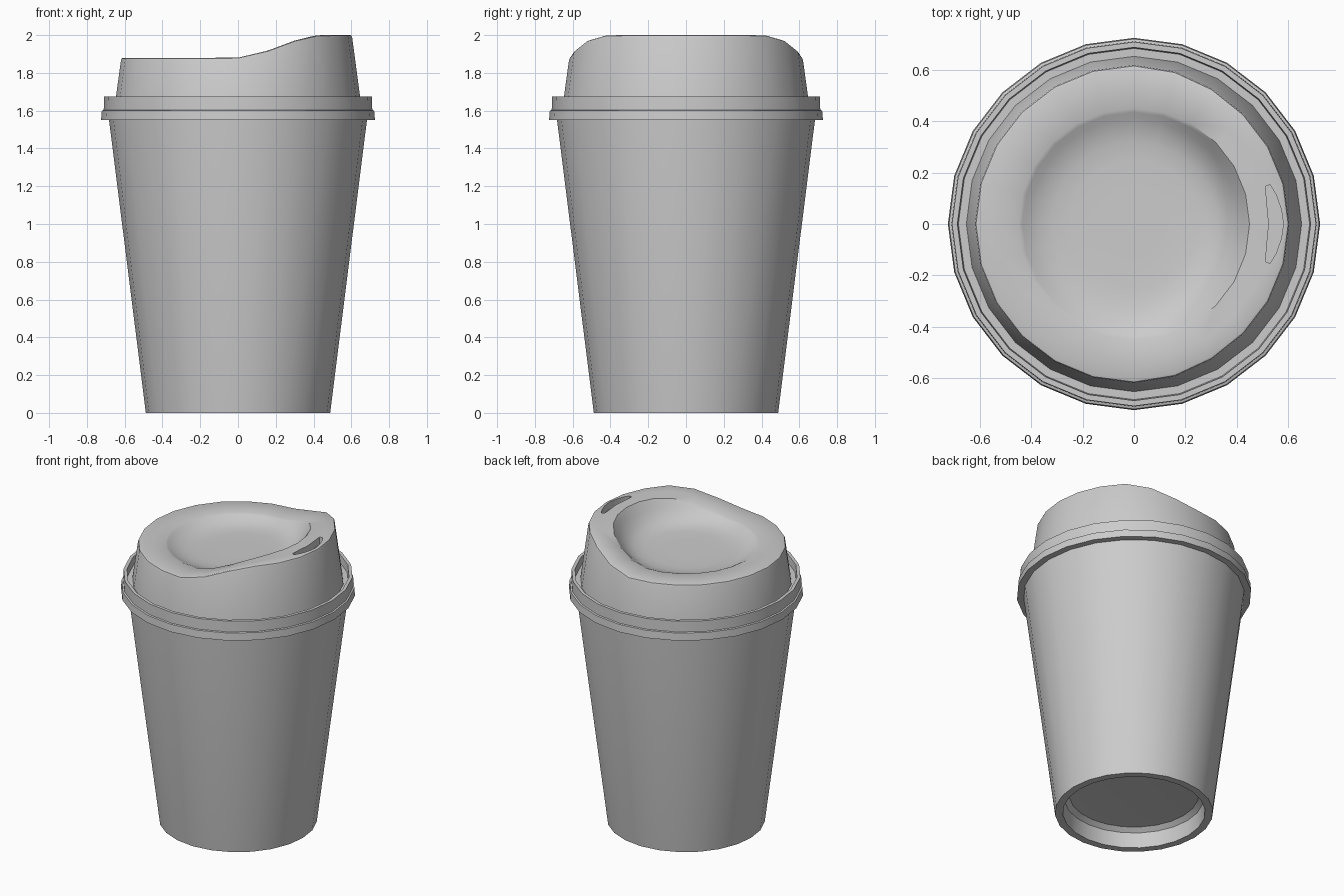
import bpy, bmesh, math

if "Cube" in bpy.data.objects:
    bpy.data.objects.remove(bpy.data.objects["Cube"])

SIDES = 24


def lid_height(x):
    # top of the lid: low at the back, smooth rise to the drinking side
    t = max(0.0, min(1.0, (x + 0.02) / 0.48))
    return 1.88 + 0.12 * t * t * (3 - 2 * t)


def lathe(name, rings):
    """Bridge rings into a closed solid; each ring is f(cos, sin) -> (r, z) or a plain (r, z)."""
    bm = bmesh.new()
    loops = []
    for ring in rings:
        loop = []
        for i in range(SIDES):
            a = 2 * math.pi * i / SIDES
            r, z = ring(math.cos(a)) if callable(ring) else ring
            loop.append(bm.verts.new((r * math.cos(a), r * math.sin(a), z)))
        loops.append(loop)
    for lo, hi in zip(loops, loops[1:]):
        for i in range(SIDES):
            j = (i + 1) % SIDES
            bm.faces.new((lo[i], lo[j], hi[j], hi[i]))
    bm.faces.new(loops[0][::-1])
    bm.faces.new(loops[-1])
    bmesh.ops.recalc_face_normals(bm, faces=bm.faces)
    return to_object(name, bm)


def to_object(name, bm):
    mesh = bpy.data.meshes.new(name)
    bm.to_mesh(mesh)
    bm.free()
    ob = bpy.data.objects.new(name, mesh)
    bpy.context.collection.objects.link(ob)
    return ob


def select_only(ob):
    bpy.ops.object.select_all(action='DESELECT')
    ob.select_set(True)
    bpy.context.view_layer.objects.active = ob


def wall(drop, inset):
    # upper end of the tapered lid wall, following the sloped top
    def ring(c):
        z = lid_height(0.61 * c)
        return 0.645 - (z - 1.675) * 0.125 - inset, z - drop
    return ring


def top(r, depth=0.0):
    # ring on the lid top, blended towards the bowl floor by depth
    def ring(c):
        floor = 1.835 + 0.04 * r * c
        return r, lid_height(r * c) * (1 - depth) + floor * depth
    return ring


# Cup: recessed base, tapered outer wall, hollow inside
cup = lathe("cup", [
    (0.32, 0.13), (0.40, 0.125), (0.43, 0.10), (0.44, 0.0), (0.488, 0.0),
    (0.684, 1.56), (0.684, 1.60), (0.66, 1.60), (0.47, 0.15)])

# Lid: stepped rim, groove, tapered wall, sloped top and bowl
lid = lathe("lid", [
    (0.64, 1.575), (0.67, 1.55), (0.725, 1.55), (0.721, 1.60), (0.711, 1.603),
    (0.709, 1.675), (0.688, 1.675), (0.684, 1.625), (0.653, 1.625),
    wall(0.012, 0.0), wall(0.003, 0.004), wall(0.0, 0.012),
    top(0.53), top(0.45), top(0.435, 0.13), top(0.41, 0.38), top(0.37, 0.68),
    top(0.32, 0.90), top(0.25, 1.0), top(0.12, 1.0)])

# Drinking opening: crescent pocket cut into the high side
half = [(0.582, 0.0), (0.574, 0.055), (0.553, 0.115), (0.530, 0.153),
        (0.512, 0.146), (0.518, 0.075), (0.525, 0.0)]
outline = half + [(x, -y) for x, y in half[-2:0:-1]]
bm = bmesh.new()
face = bm.faces.new([bm.verts.new((x, y, 1.95)) for x, y in outline])
new = bmesh.ops.extrude_face_region(bm, geom=[face])["geom"]
bmesh.ops.translate(bm, vec=(0, 0, 0.1),
                    verts=[g for g in new if isinstance(g, bmesh.types.BMVert)])
bmesh.ops.recalc_face_normals(bm, faces=bm.faces)
cutter = to_object("opening_cutter", bm)
cutter.hide_render = True

cut = lid.modifiers.new("opening", 'BOOLEAN')
cut.operation = 'DIFFERENCE'
cut.solver = 'EXACT'
cut.object = cutter
select_only(lid)
bpy.ops.object.modifier_apply(modifier="opening")
bpy.data.objects.remove(cutter)

for ob in (cup, lid):
    select_only(ob)
    bpy.ops.object.shade_smooth_by_angle(angle=math.radians(35))
